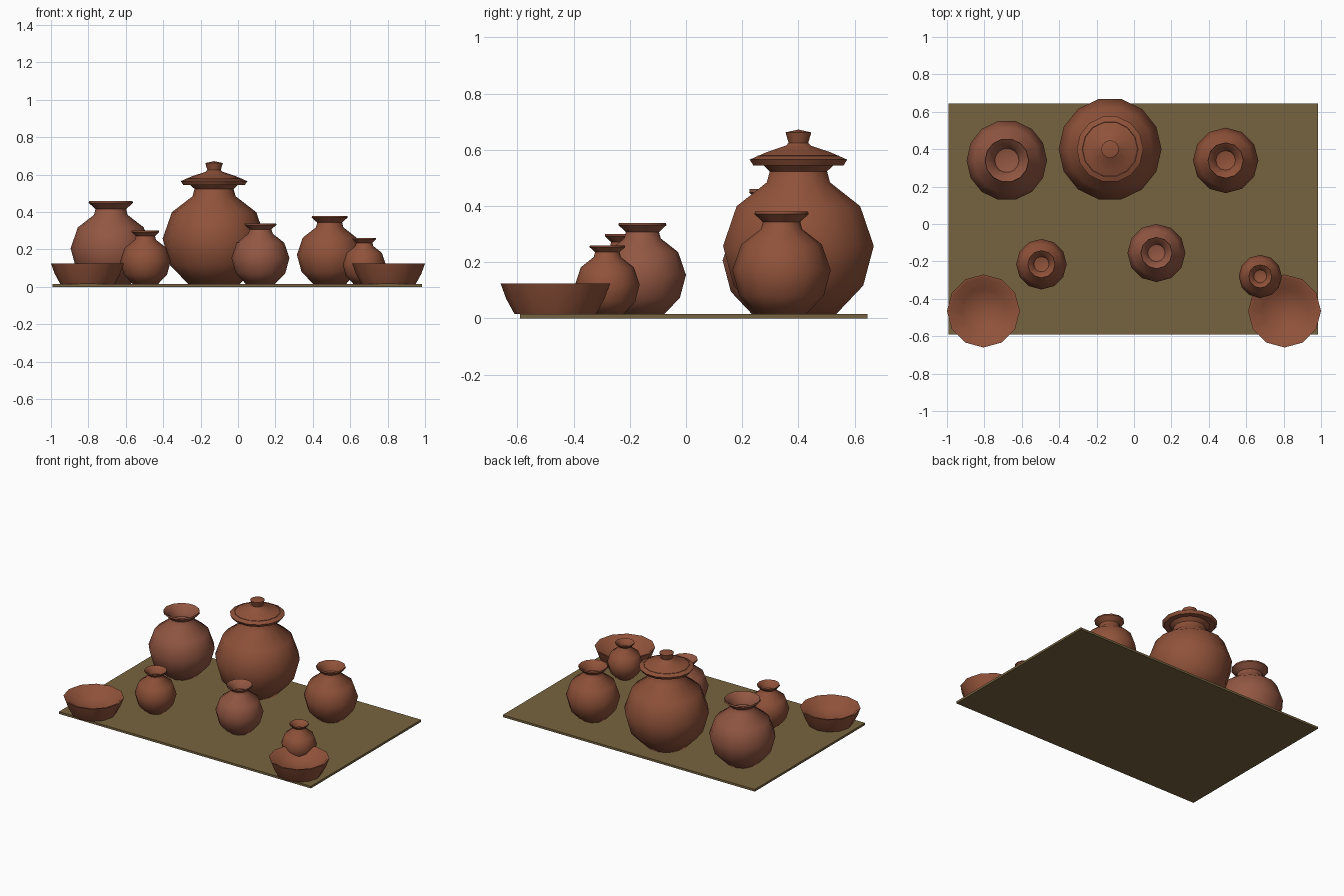
import bpy, math

if "Cube" in bpy.data.objects:
    bpy.data.objects.remove(bpy.data.objects["Cube"])

MAT_TOP = 0.015


def material(name, rgb):
    m = bpy.data.materials.new(name)
    m.diffuse_color = (*rgb, 1)
    m.use_nodes = True
    m.node_tree.nodes["Principled BSDF"].inputs["Base Color"].default_value = m.diffuse_color
    return m


clay = material("clay", (0.28, 0.085, 0.042))
pale_clay = material("pale_clay", (0.29, 0.095, 0.055))
straw = material("straw", (0.185, 0.125, 0.05))


def lathe(name, profile, sides, location, mat):
    """Spin (radius, height) points about z; zero radius makes a pole."""
    verts, rings, faces = [], [], []
    for r, z in profile:
        n = 1 if r == 0 else sides
        rings.append(range(len(verts), len(verts) + n))
        for i in range(n):
            a = 2 * math.pi * i / sides
            verts.append((r * math.cos(a), r * math.sin(a), z))
    for lo, hi in zip(rings, rings[1:]):
        for i in range(sides):
            j = (i + 1) % sides
            if len(lo) == 1:
                faces.append((lo[0], hi[j], hi[i]))
            elif len(hi) == 1:
                faces.append((lo[i], lo[j], hi[0]))
            else:
                faces.append((lo[i], lo[j], hi[j], hi[i]))
    mesh = bpy.data.meshes.new(name)
    mesh.from_pydata(verts, [], faces)
    mesh.materials.append(mat)
    obj = bpy.data.objects.new(name, mesh)
    obj.location = location
    bpy.context.collection.objects.link(obj)
    bpy.ops.object.select_all(action='DESELECT')
    obj.select_set(True)
    bpy.context.view_layer.objects.active = obj
    bpy.ops.object.shade_smooth_by_angle(angle=math.radians(50))
    return obj


# Woven mat
bpy.ops.mesh.primitive_cube_add(size=1, location=(-0.003, 0.0275, MAT_TOP / 2))
ground_mat = bpy.context.object
ground_mat.name = "mat"
ground_mat.scale = (1.975, 1.235, MAT_TOP)
ground_mat.data.materials.append(straw)

# Pots: unit profile from base, over belly and flared rim, into the mouth
POT = [(0, 0), (0.5, 0), (0.86, 0.18), (1, 0.43), (0.82, 0.68), (0.42, 0.83),
       (0.38, 0.90), (0.55, 0.975), (0.54, 1), (0.36, 0.93), (0.30, 0.84), (0, 0.80)]
POTS = [  # name, x, y, radius, top, sides, material
    ("large_lidded_pot", -0.128, 0.40, 0.275, 0.58, 14, clay),
    ("back_left_pot", -0.68, 0.34, 0.215, 0.46, 14, pale_clay),
    ("back_right_pot", 0.49, 0.34, 0.175, 0.38, 12, clay),
    ("front_middle_pot", 0.12, -0.155, 0.155, 0.34, 12, pale_clay),
    ("front_left_pot", -0.495, -0.215, 0.135, 0.30, 12, clay),
    ("front_right_pot", 0.675, -0.28, 0.115, 0.26, 12, clay),
]
for name, x, y, radius, top, sides, mat in POTS:
    height = top - MAT_TOP
    lathe(name, [(r * radius, z * height) for r, z in POT], sides,
          (x, y, MAT_TOP), mat)

# Lid with knob
lathe("lid", [(0, 0.545), (0.165, 0.545), (0.178, 0.565), (0.115, 0.592),
              (0.045, 0.615), (0.036, 0.625), (0.047, 0.662), (0, 0.672)],
      14, (-0.128, 0.40, 0), clay)

# Open bowls
BOWL = [(0, 0), (0.145, 0), (0.175, 0.055), (0.195, 0.11),
        (0.18, 0.108), (0.12, 0.05), (0, 0.03)]
for name, x in (("left_bowl", -0.805), ("right_bowl", 0.805)):
    lathe(name, BOWL, 12, (x, -0.465, MAT_TOP), clay)
